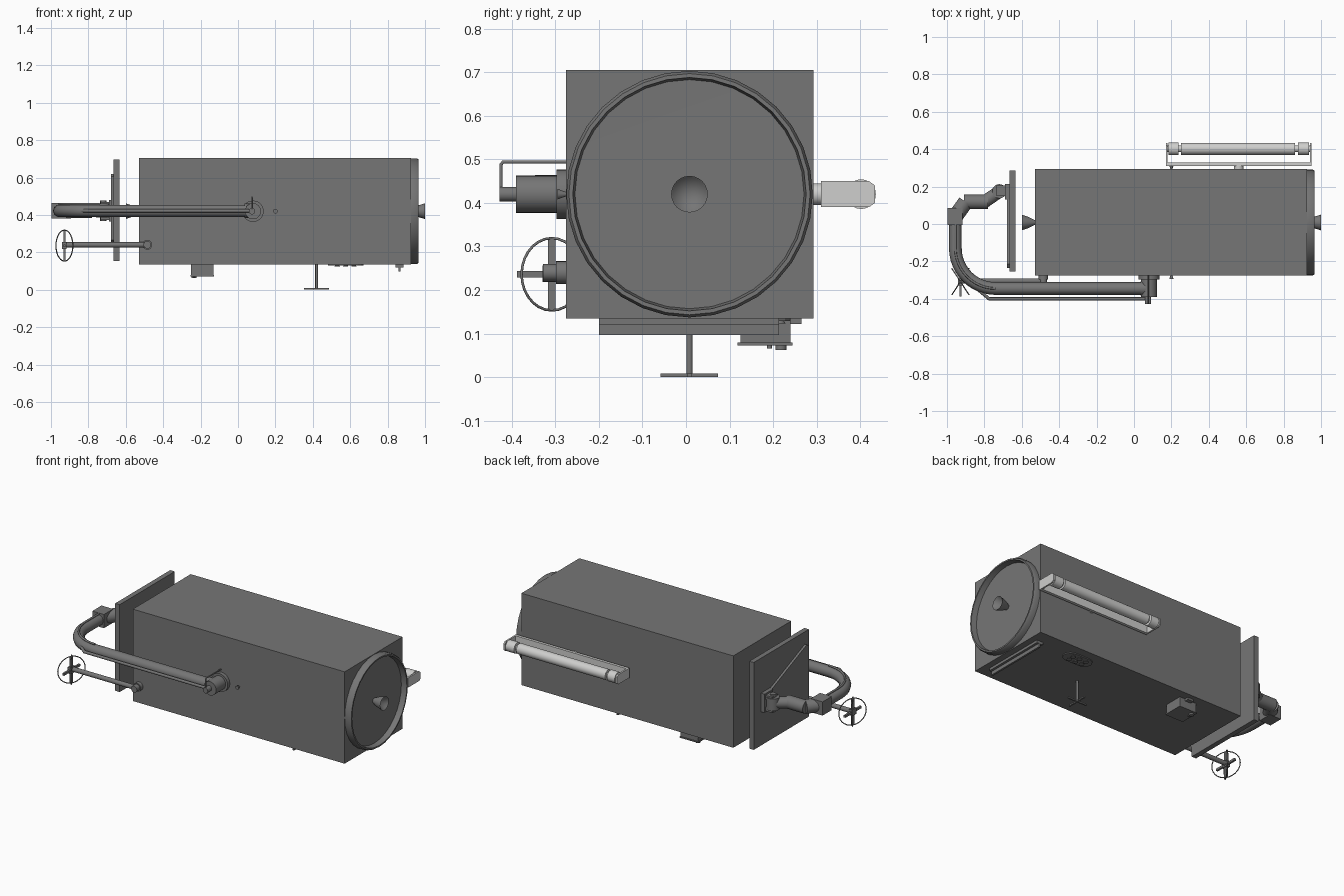
import bpy, bmesh, math
from mathutils import Vector, Matrix

if "Cube" in bpy.data.objects:
    bpy.data.objects.remove(bpy.data.objects["Cube"])

def mat(name, rgb):
    m = bpy.data.materials.new(name)
    m.diffuse_color = (*rgb, 1)
    m.use_nodes = True
    m.node_tree.nodes["Principled BSDF"].inputs["Base Color"].default_value = m.diffuse_color
    return m

GREY = mat("dark grey metal", (0.18, 0.18, 0.18))
LIGHT = mat("light grey panel", (0.62, 0.62, 0.61))
CY, CZ = 0.008, 0.42  # long axis of the hull

def finish(name, bm, m, smooth=False):
    bmesh.ops.recalc_face_normals(bm, faces=bm.faces)
    me = bpy.data.meshes.new(name)
    bm.to_mesh(me)
    bm.free()
    me.materials.append(m)
    ob = bpy.data.objects.new(name, me)
    bpy.context.collection.objects.link(ob)
    if smooth:
        bpy.ops.object.select_all(action='DESELECT')
        ob.select_set(True)
        bpy.context.view_layer.objects.active = ob
        bpy.ops.object.shade_smooth_by_angle(angle=math.radians(35))
    return ob

def box(name, x0, x1, y0, y1, z0, z1, m=GREY):
    bm = bmesh.new()
    bmesh.ops.create_cube(bm, size=1)
    for v in bm.verts:
        v.co = (x0 + (v.co.x + .5) * (x1 - x0), y0 + (v.co.y + .5) * (y1 - y0),
                z0 + (v.co.z + .5) * (z1 - z0))
    return finish(name, bm, m)

def rod(name, a, b, r, r2=None, m=GREY, n=24):
    a, b = Vector(a), Vector(b)
    d = b - a
    M = Matrix.Translation((a + b) / 2) @ d.to_track_quat('Z', 'Y').to_matrix().to_4x4()
    bm = bmesh.new()
    bmesh.ops.create_cone(bm, cap_ends=True, segments=n, radius1=r,
                          radius2=r if r2 is None else r2, depth=d.length, matrix=M)
    return finish(name, bm, m, True)

def lathe_x(name, prof, n=32):
    """Spin (x, radius) points about the hull axis."""
    bm = bmesh.new()
    vs = [bm.verts.new((x, CY + r, CZ)) for x, r in prof]
    es = [bm.edges.new(p) for p in zip(vs, vs[1:])]
    bmesh.ops.spin(bm, geom=vs + es, cent=(0, CY, CZ), axis=(1, 0, 0),
                   angle=2 * math.pi, steps=n)
    bmesh.ops.remove_doubles(bm, verts=bm.verts, dist=1e-5)
    return finish(name, bm, GREY, True)

def pipe(name, pts, r, cyclic=False):
    cu = bpy.data.curves.new(name, 'CURVE')
    cu.dimensions = '3D'
    cu.bevel_depth, cu.bevel_resolution, cu.use_fill_caps = r, 3, True
    sp = cu.splines.new('POLY')
    sp.points.add(len(pts) - 1)
    for p, c in zip(sp.points, pts):
        p.co = (*c, 1)
    sp.use_cyclic_u = cyclic
    sp.use_smooth = True
    cu.materials.append(GREY)
    ob = bpy.data.objects.new(name, cu)
    bpy.context.collection.objects.link(ob)

def prism(name, outline, off, m=GREY):
    bm = bmesh.new()
    f = bm.faces.new([bm.verts.new(p) for p in outline])
    ext = bmesh.ops.extrude_face_region(bm, geom=[f], use_keep_orig=True)
    for g in ext["geom"]:
        if isinstance(g, bmesh.types.BMVert):
            g.co += Vector(off)
    return finish(name, bm, m)

# Hull, end ring and thruster nozzles
box("hull", -.53, .925, -.275, .293, .135, .705)
lathe_x("end_ring", [(.92, .283), (.955, .283), (.966, .277), (.966, .268), (.932, .263), (.93, 0)])
lathe_x("main_nozzle", [(.93, .016), (.96, .03), (1.0, .042), (.998, .039), (.94, 0)], 24)
lathe_x("rear_nozzle", [(-.53, .012), (-.565, .03), (-.6, .042), (-.598, .039), (-.545, 0)], 24)

# Open hatch with triangular brace
box("hatch", -.665, -.634, -.255, .285, .155, .697)
prism("hatch_brace", [(-.665, .20, .445), (-.665, -.215, .62), (-.665, -.235, .605),
                      (-.665, -.235, .265), (-.665, -.215, .25), (-.665, .20, .395)], (-.014, 0, 0))

# Main arm: shoulder, curved tube, elbow, wrist
rod("shoulder_flange", (.08, -.27, CZ), (.08, -.297, CZ), .057)
rod("shoulder", (.08, -.29, CZ), (.08, -.39, CZ), .043)
rod("shoulder_cap", (.075, -.39, CZ), (.075, -.428, CZ), .017)
pipe("shoulder_handle", [(.075, -.425, .43), (.075, -.425, .488), (.075, -.42, .494),
                         (.075, -.275, .494)], .004)
Z = .422
R = .215
bend = [(-.74 - R * math.sin(t), -.13 - R * math.cos(t), Z)
        for t in (math.pi / 2 * i / 12 for i in range(13))]
pipe("arm_tube", [(.05, -.345, Z)] + bend + [(-.955, .02, Z)], .034)
rod("arm_end_collar", (.035, -.345, Z), (.09, -.345, Z), .038)
pipe("arm_top_cable", [(p[0], p[1], Z + .036) for p in bend] + [(-.955, .04, Z + .036)], .006)
pipe("arm_rail", [(-.84, -.345, Z), (-.775, -.40, Z), (.06, -.40, Z)], .009)
box("elbow", -.997, -.917, -.005, .085, .38, .465)
rod("elbow_knuckle", (-.955, .04, Z), (-.90, .118, Z), .041)
rod("forearm", (-.91, .118, Z), (-.78, .118, Z), .039)
rod("wrist_tube", (-.80, .118, Z), (-.725, .17, Z), .034)
rod("wrist_hinge", (-.72, .175, .385), (-.72, .175, .46), .038)
rod("wrist_pin", (-.72, .175, .368), (-.72, .175, .478), .017)
for i, z in enumerate((.372, .445)):
    box(f"wrist_bracket_{i}", -.735, -.665, .15, .205, z, z + .025)
box("wrist_mount", -.69, -.665, .13, .215, .365, .48)

# Boom with ring antenna
AX, AY, AZ = -.928, -.308, .236
rod("boom_base", (-.485, -.27, .24), (-.485, -.298, .24), .026)
rod("boom_joint", (-.485, -.297, .24), (-.485, -.328, .24), .02)
rod("boom", (-.48, -.305, .24), (AX, -.305, .24), .014)
box("antenna_hub", -.94, -.916, -.33, -.29, .218, .256)
for i, s in enumerate((-1, 1)):
    a = s * math.radians(33)
    pts = [(AX + .083 * math.cos(t) * math.sin(a), AY + .083 * math.cos(t) * math.cos(a),
            AZ + .083 * math.sin(t)) for t in (math.tau * k / 28 for k in range(28))]
    pipe(f"antenna_ring_{i}", pts, .003, True)
box("antenna_bar_vertical", -.934, -.922, -.317, -.3, .153, .318)
box("antenna_bar_cross", -.934, -.922, -.388, -.23, .229, .243)

# Small side thrusters, mirrored front and back
for s, y in ((-1, -.273), (1, .291)):
    rod(f"side_thruster_{'front' if s < 0 else 'back'}", (.2, y, CZ), (.2, y + s * .022, CZ), .004, .012, n=16)

# Panel roller on the back
rod("roller_mount", (.56, .29, CZ), (.56, .325, CZ), .025, m=LIGHT)
box("roller_beam", .17, .95, .31, .328, .39, .45, LIGHT)
for i, x in enumerate((.17, .94)):
    out = [(x, .32, .39), (x, .42, .39), (x, .434, .40), (x, .434, .44), (x, .42, .45), (x, .32, .45)]
    prism(f"roller_end_plate_{i}", out, (.01, 0, 0), LIGHT)
for nm, a, b, r in (("left_roller", .185, .238, .034), ("roller_axle", .18, .942, .018),
                    ("rolled_panel", .252, .862, .032), ("right_roller", .876, .935, .034)):
    rod(nm, (a, .402, CZ), (b, .402, CZ), r, m=LIGHT)

# Cross antenna under the hull
rod("mast", (.42, CY, .136), (.42, CY, .004), .007)
box("mast_bar_x", .354, .486, CY - .005, CY + .005, 0, .008)
box("mast_bar_y", .415, .425, CY - .066, CY + .066, 0, .008)

# Sensor box under the hull
box("sensor_box", -.25, -.132, .125, .24, .078, .136)
box("sensor_lid", -.254, -.128, .118, .245, .072, .079)
rod("sensor_lens", (-.235, .218, .075), (-.235, .218, .062), .013)
rod("sensor_stud", (-.235, .192, .075), (-.235, .192, .066), .006)
box("sensor_plug", -.21, -.17, .235, .265, .122, .136)

# Strip with fin
box("strip_base", .842, .885, -.2, .213, .119, .136)
box("strip_fin", .858, .87, -.2, .213, .097, .12)

# Six-port cluster
pts = []
for cx, a0 in ((.625, -90), (.525, 90)):
    for k in range(9):
        t = math.radians(a0 + 180 * k / 8)
        pts.append((cx + .045 * math.cos(t), .195 + .045 * math.sin(t), .136))
prism("port_plate", pts, (0, 0, -.007))
for i in range(6):
    x, y = .53 + .045 * (i % 3), .177 + .036 * (i // 3)
    rod(f"port_{i}", (x, y, .13), (x, y, .123), .011, .016, n=16)
